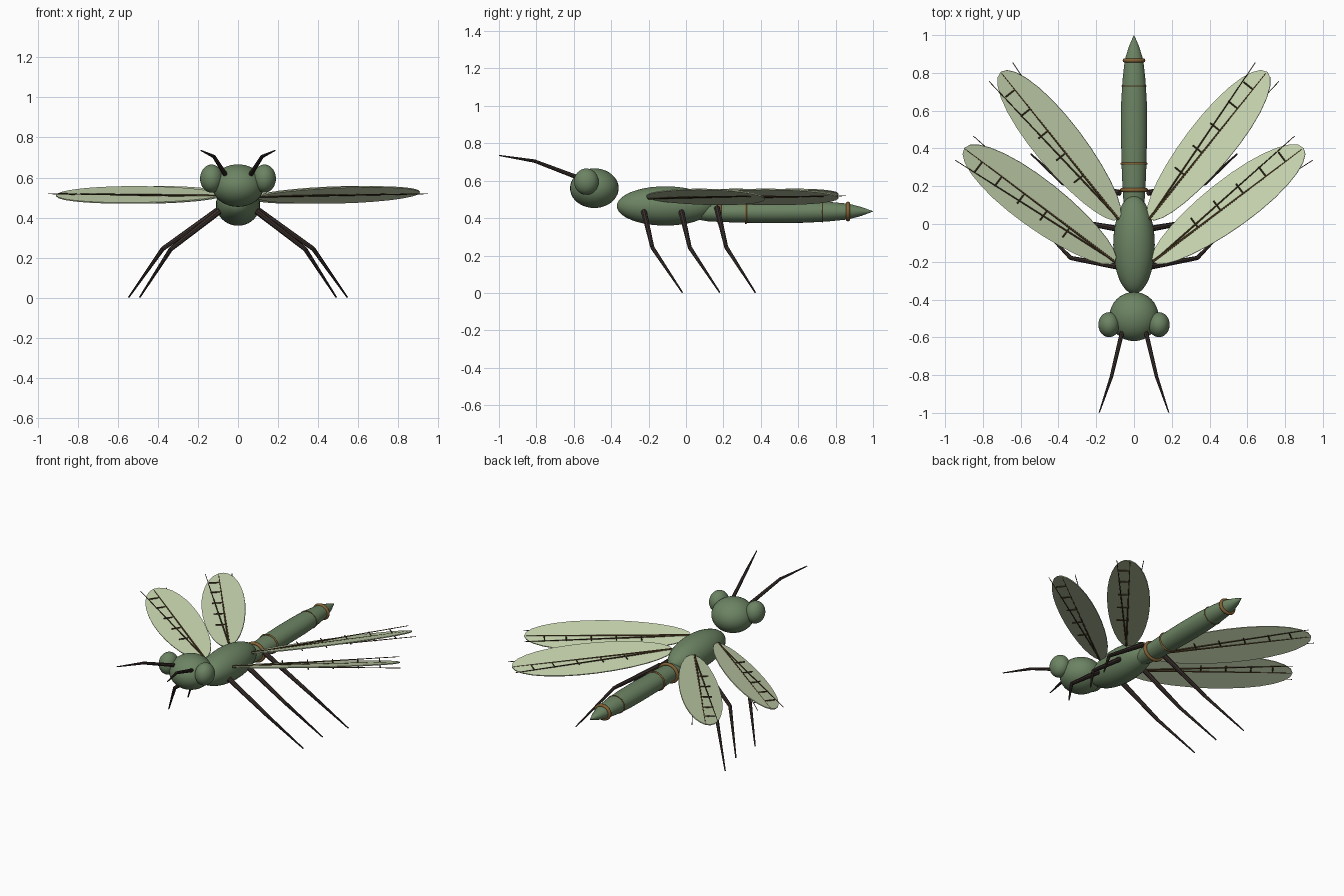
import bpy, math
from mathutils import Vector, Matrix

if "Cube" in bpy.data.objects:
    bpy.data.objects.remove(bpy.data.objects["Cube"])


def material(name, rgb):
    m = bpy.data.materials.new(name)
    m.diffuse_color = (*rgb, 1)
    m.use_nodes = True
    m.node_tree.nodes["Principled BSDF"].inputs["Base Color"].default_value = m.diffuse_color
    return m


GREEN = material("body green", (0.15, 0.23, 0.125))
PALE = material("wing pale green", (0.56, 0.65, 0.42))
DARK = material("leg dark brown", (0.045, 0.031, 0.027))
VEIN = material("vein brown", (0.075, 0.045, 0.017))
RING = material("ring ochre", (0.23, 0.12, 0.035))


def make(name, verts, faces, mat, smooth=True):
    me = bpy.data.meshes.new(name)
    me.from_pydata(verts, [], faces)
    me.materials.append(mat)
    ob = bpy.data.objects.new(name, me)
    bpy.context.collection.objects.link(ob)
    if smooth:
        finish(ob, name, mat)
    return ob


def finish(ob, name, mat):
    ob.name = name
    if not ob.data.materials:
        ob.data.materials.append(mat)
    bpy.ops.object.select_all(action='DESELECT')
    ob.select_set(True)
    bpy.context.view_layer.objects.active = ob
    bpy.ops.object.shade_smooth_by_angle(angle=math.radians(40))


def ellipsoid(name, loc, radii, mat):
    bpy.ops.mesh.primitive_uv_sphere_add(segments=32, ring_count=20, location=loc)
    ob = bpy.context.object
    ob.scale = radii
    finish(ob, name, mat)


def tube(name, points, radii, mat, sides=8):
    """Tapered rods joined end to end."""
    verts, faces = [], []
    pts = [Vector(p) for p in points]
    for a, b, ra, rb in zip(pts, pts[1:], radii, radii[1:]):
        q = (b - a).to_track_quat('Z', 'Y')
        n = len(verts)
        for p, r in ((a, ra), (b, rb)):
            for i in range(sides):
                t = 2 * math.pi * i / sides
                verts.append(p + q @ Vector((r * math.cos(t), r * math.sin(t), 0)))
        for i in range(sides):
            j = (i + 1) % sides
            faces.append((n + i, n + j, n + sides + j, n + sides + i))
        faces.append(tuple(n + i for i in reversed(range(sides))))
        faces.append(tuple(n + sides + i for i in range(sides)))
    return make(name, verts, faces, mat)


# Head, eyes and thorax
ellipsoid("head", (0, -0.49, 0.56), (0.13, 0.13, 0.106), GREEN)
ellipsoid("thorax", (0, -0.11, 0.465), (0.11, 0.26, 0.105), GREEN)
for s in (-1, 1):
    ellipsoid("eye", (s * 0.132, -0.533, 0.595), (0.057, 0.066, 0.07), GREEN)

# Abdomen: lathed along y, slightly flattened, with a pointed tail
profile = [(0.04, 0.04), (0.12, 0.056), (0.2, 0.061), (0.32, 0.066), (0.48, 0.069),
           (0.64, 0.068), (0.76, 0.061), (0.86, 0.05), (0.885, 0.044), (0.94, 0.027), (1.0, 0.001)]
N = 28
verts = [(r * math.cos(2 * math.pi * i / N), y, 0.43 + 0.006 * y + 0.86 * r * math.sin(2 * math.pi * i / N))
         for y, r in profile for i in range(N)]
faces = [(k * N + i, (k + 1) * N + i, (k + 1) * N + (i + 1) % N, k * N + (i + 1) % N)
         for k in range(len(profile) - 1) for i in range(N)]
faces += [tuple(range(N)), tuple((len(profile) - 1) * N + i for i in reversed(range(N)))]
make("abdomen", verts, faces, GREEN)

# Rings around the abdomen
for y, r, thick in ((0.18, 0.064, 0.011), (0.32, 0.066, 0.006), (0.73, 0.063, 0.003), (0.866, 0.049, 0.011)):
    bpy.ops.mesh.primitive_torus_add(major_radius=r, minor_radius=thick, major_segments=32, minor_segments=10,
                                     location=(0, y, 0.43 + 0.006 * y), rotation=(math.pi / 2, 0, 0))
    bpy.context.object.scale = (1, 0.88, 1)
    finish(bpy.context.object, "abdomen_ring", RING)

# Legs and antennae
for s in (-1, 1):
    for name, hip, knee, foot in (
            ("front_leg", (0.09, -0.225, 0.435), (0.335, -0.18, 0.243), (0.49, -0.02, 0)),
            ("middle_leg", (0.09, -0.025, 0.435), (0.335, 0.02, 0.243), (0.49, 0.18, 0)),
            ("rear_leg", (0.075, 0.165, 0.455), (0.375, 0.215, 0.245), (0.545, 0.37, 0))):
        pts = [(s * p[0], p[1], p[2]) for p in (hip, knee, foot)]
        pts[2] = (*pts[2][:2], 0.003)
        tube(name, pts, (0.016, 0.011, 0.004), DARK)
    tube("antenna", [(s * 0.06, -0.56, 0.61), (s * 0.12, -0.81, 0.705), (s * 0.184, -0.998, 0.735)],
         (0.012, 0.009, 0.003), DARK)

# Wings: tilted leaf blades over level veins
LENGTH, HALF, TILT, M = 1.0, 0.133, 0.31, 28
for name, root, angle in (("fore_wing", (0.1, -0.2), 37), ("rear_wing", (0.08, 0.025), 51.3)):
    for s in (1, -1):
        a = math.radians(angle if s > 0 else 180 - angle)
        frame = (Matrix.Translation((s * root[0], root[1], 0.507)) @ Matrix.Rotation(a, 4, 'Z')
                 @ Matrix.Rotation(-0.012, 4, 'Y'))
        # leading edge is raised on one side and lowered on the other
        blade = frame @ Matrix.Rotation(-TILT, 4, 'X')
        verts = []
        for z in (0.003, -0.003):
            for i in range(M):
                t = 2 * math.pi * i / M
                u = LENGTH * (0.5 + 0.5 * math.cos(t))
                v = HALF * math.sin(t) * (1 + 0.1 * math.cos(t))
                verts.append(blade @ Vector((u, v, z)))
        faces = [tuple(range(M)), tuple(M + i for i in reversed(range(M)))]
        faces += [(i, M + i, M + (i + 1) % M, (i + 1) % M) for i in range(M)]
        make(name, verts, faces, PALE, smooth=False)

        def vein(label, p, q, r0, r1):
            tube(label, [frame @ Vector(p), frame @ Vector(q)], (r0, r1), VEIN, 6)

        vein("main_vein", (0, 0, 0), (0.99, 0, 0), 0.008, 0.004)
        for k in (-1, 1):
            vein("side_vein", (0.02, 0, 0), (1.0, k * 0.08, 0), 0.005, 0.002)
        for u in (0.3, 0.45, 0.6, 0.75, 0.88):
            vein("cross_vein", (u, -0.065, 0), (u, 0.065, 0), 0.004, 0.004)
